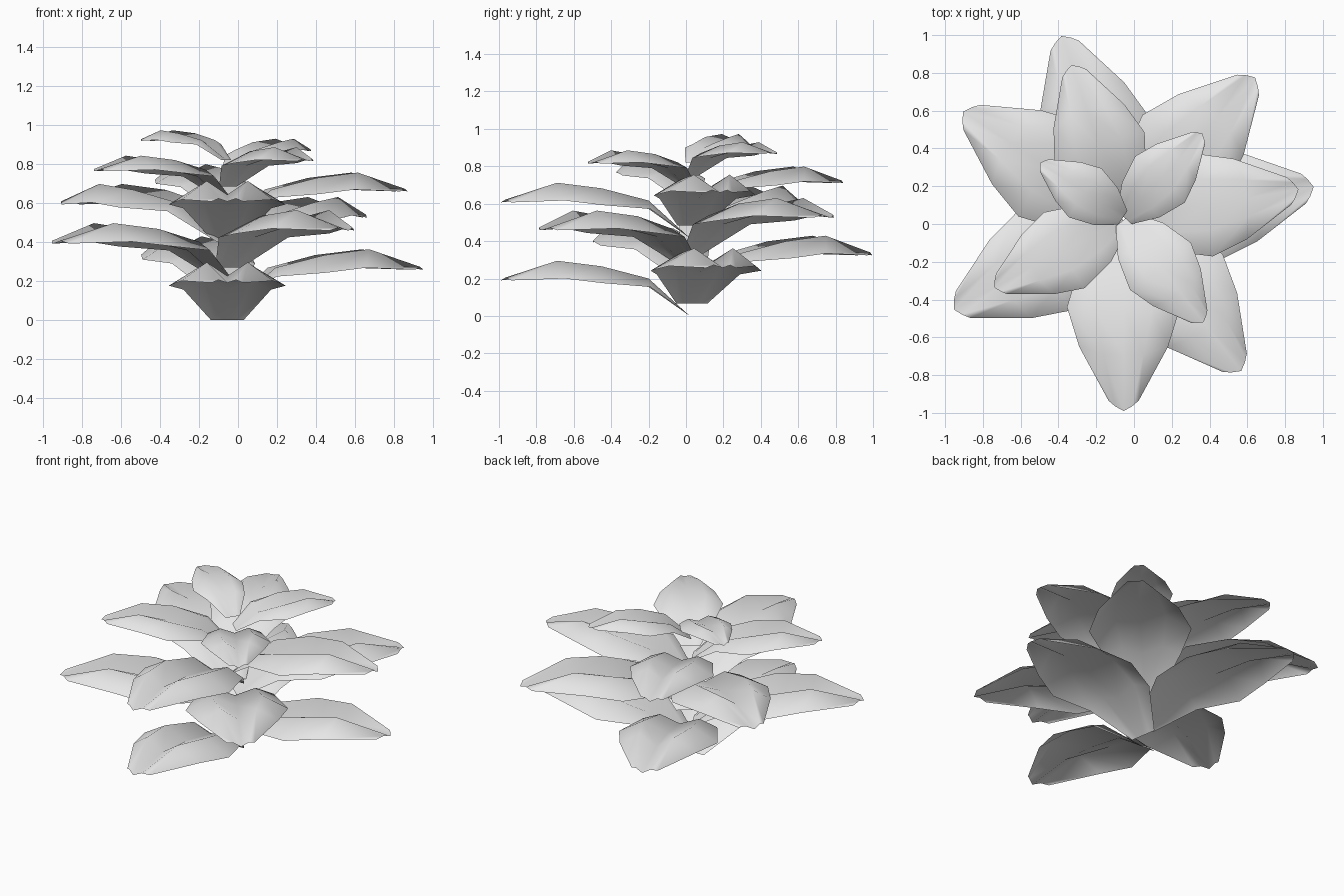
import bpy
import math
from mathutils import Matrix, Vector

cube = bpy.data.objects.get("Cube")
if cube:
    bpy.data.objects.remove(cube, do_unlink=True)

# Single plain grey
grey = bpy.data.materials.new("leaf_grey")
grey.use_nodes = True
colour = (0.8, 0.8, 0.8, 1)
grey.diffuse_color = colour
grey.node_tree.nodes["Principled BSDF"].inputs["Base Color"].default_value = colour

# Half of the leaf in cross-sections from base to tip.
# Each section: centre crease, raised lobe, outer edge as (across, along, height)
SECTIONS = [
    [(0, 0.01, 0), (0.045, 0.01, 0), (0.085, 0.01, 0)],
    [(0, 0.23, 0.155), (0.12, 0.23, 0.2), (0.225, 0.22, 0.155)],
    [(0, 0.48, 0.205), (0.15, 0.48, 0.265), (0.3, 0.47, 0.175)],
    [(0, 0.72, 0.225), (0.105, 0.72, 0.295), (0.235, 0.68, 0.2)],
    [(0, 1.02, 0.19), (0.045, 0.995, 0.205), (0.08, 0.965, 0.19)],
]


def leaf_mesh():
    """Mirror the half sections and bridge them into a curved sheet."""
    verts, faces = [], []
    for centre, lobe, edge in SECTIONS:
        left = [(-x, y, z) for x, y, z in (edge, lobe)]
        verts += left + [centre, lobe, edge]
    # Lengthwise direction is +x after the swap
    verts = [(y, -x, z) for x, y, z in verts]
    for row in range(len(SECTIONS) - 1):
        for col in range(4):
            a = row * 5 + col
            faces.append((a, a + 1, a + 6, a + 5)[::-1])
    mesh = bpy.data.meshes.new("leaf")
    mesh.from_pydata(verts, [], faces)
    mesh.materials.append(grey)
    for face in mesh.polygons:
        face.use_smooth = True
    mesh.update()
    if mesh.polygons[0].normal.z < 0:
        mesh.flip_normals()
    return mesh


# Two spiral whorls of seven leaves; the upper one shrinks as it climbs
leaf = leaf_mesh()
STEM = Vector((-0.055, 0.03, 0))
for whorl, base_z, shrink in (("lower", 0, 0), ("upper", 0.417, 0.08)):
    for i in range(7):
        obj = bpy.data.objects.new(f"{whorl}_leaf_{i + 1}", leaf)
        bpy.context.collection.objects.link(obj)
        place = Matrix.Translation(STEM + Vector((0, 0, base_z + 0.067 * i)))
        turn = Matrix.Rotation(math.radians(-90 + 99.4 * i), 4, "Z")
        obj.matrix_world = place @ turn @ Matrix.Scale(1 - shrink * i, 4)
